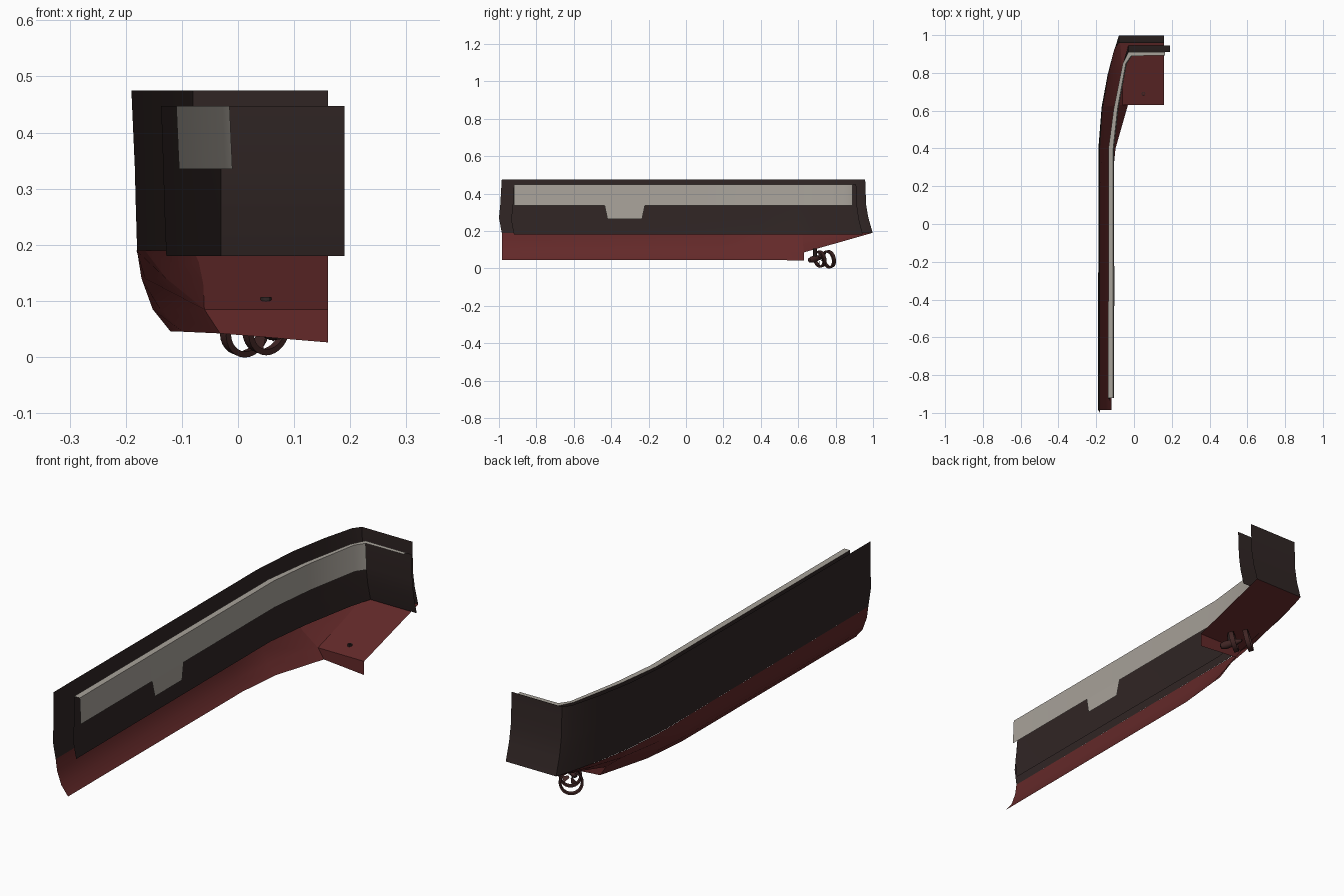
import bpy, bmesh, math
from mathutils import Vector

if "Cube" in bpy.data.objects:
    bpy.data.objects.remove(bpy.data.objects["Cube"])


def material(name, rgb):
    m = bpy.data.materials.new(name)
    m.diffuse_color = (*rgb, 1)
    m.use_nodes = True
    m.node_tree.nodes["Principled BSDF"].inputs["Base Color"].default_value = m.diffuse_color
    return m


DARK = material("dark hull paint", (0.030, 0.019, 0.018))
RED = material("red bottom paint", (0.125, 0.022, 0.022))
LIGHT = material("light grey lining", (0.39, 0.36, 0.32))
MAROON = material("dark maroon metal", (0.05, 0.018, 0.017))


def finish(name, bm, mat):
    bmesh.ops.remove_doubles(bm, verts=bm.verts, dist=0.0005)
    bmesh.ops.recalc_face_normals(bm, faces=bm.faces)
    me = bpy.data.meshes.new(name)
    bm.to_mesh(me)
    bm.free()
    me.materials.append(mat)
    me.polygons.foreach_set("use_smooth", [True] * len(me.polygons))
    me.set_sharp_from_angle(angle=math.radians(30))
    ob = bpy.data.objects.new(name, me)
    bpy.context.collection.objects.link(ob)
    return ob


def sheet(name, rows, mat):
    """Open sheet through rows of equally many points."""
    bm = bmesh.new()
    vs = [[bm.verts.new(p) for p in r] for r in rows]
    for a, b in zip(vs, vs[1:]):
        for i in range(len(a) - 1):
            bm.faces.new((a[i], a[i + 1], b[i + 1], b[i]))
    return finish(name, bm, mat)


def wall_rows(plan, levels, end_x):
    """levels: (z, x shift, front end shift, stern end shift)."""
    rows = []
    for z, dx, front, stern in levels:
        row = []
        for i, (x, y) in enumerate(plan):
            k = 1 - i / (len(plan) - 1)
            dy = front if i == 0 else stern if i == len(plan) - 1 else 0
            row.append((x + dx * k, y + dy, z))
        row.append((end_x, plan[-1][1] + stern, z))
        rows.append(row)
    return rows


# outer dark topsides with transom
plan = [(-.183, -.985), (-.183, .40), (-.167, .62), (-.137, .79),
        (-.103, .925), (-.08, .958)]
levels = [(.475, -.007, 0, 0), (.34, -.001, -.008, .005),
          (.27, .001, -.015, .017), (.19, .004, 0, .04)]
sheet("outer_topsides", wall_rows(plan, levels, .16), DARK)

# red bilge below the knuckle, sweeping up to the stern
bilge = [
    [(-.179, -.985, .19), (-.172, -.985, .14), (-.152, -.985, .085), (-.12, -.985, .045)],
    [(-.180, .20, .19), (-.172, .20, .14), (-.152, .20, .085), (-.118, .20, .045)],
    [(-.181, .40, .19), (-.165, .40, .14), (-.138, .40, .085), (-.098, .40, .045)],
    [(-.166, .62, .19), (-.128, .625, .14), (-.06, .63, .085), (-.032, .63, .042)],
]
sheet("bilge", bilge, RED)


def counter_z(y):
    return .085 + .105 * (y - .63) / .368


# stern quarter strip between knuckle and counter
sheet("stern_quarter", [
    [(-.166, .62, .19), (-.128, .625, .14), (-.06, .63, .085)],
    [(-.136, .79, .19), (-.108, .79, .16), (-.062, .79, counter_z(.79))],
    [(-.102, .925, .19), (-.09, .925, .18), (-.07, .925, counter_z(.925))],
    [(-.08, .998, .19)] * 2 + [(-.079, .998, .19)]], RED)

# rising counter plate and its front lip
sheet("counter_plate", [[(x, y, counter_z(y)), (.16, y, counter_z(y))]
                        for x, y in ((-.06, .63), (-.062, .79), (-.07, .925), (-.08, .998))], RED)
sheet("counter_lip", [[(-.06, .63, .085), (.16, .63, .085)],
                      [(-.032, .63, .042), (.16, .63, .026)]], RED)

# inner dark bulwark
inner = [(-.130, -.92), (-.130, .40), (-.104, .61), (-.058, .85), (-.03, .91)]
sheet("inner_bulwark", wall_rows(inner, [
    (.447, -.007, 0, 0), (.33, -.003, -.007, .005),
    (.26, -.001, -.015, .015), (.18, .003, 0, .035)], .19), DARK)

# light lining on the inner face
lining = [(-.107, -.92), (-.107, .40), (-.084, .61), (-.040, .85), (-.012, .89)]
sheet("lining_band", [[(x + d, y, z) for x, y in lining]
                      for z, d in ((.447, -.003), (.335, .002))], LIGHT)
sheet("lining_tab", [[(-.105, -.435, .335), (-.105, -.22, .335)],
                     [(-.102, -.42, .265), (-.102, -.235, .265)]], LIGHT)

# light cap along the bulwark top
sheet("bulwark_cap", [
    [(x - .007 * (1 - i / 4), y, .447) for i, (x, y) in enumerate(inner)] + [(.165, .91, .447)],
    [(x - .003, y, .447) for x, y in lining] + [(.165, .892, .447)]], LIGHT)


def lathe(name, origin, axis, profile, n, mat, closed=False):
    """Revolve (distance along axis, radius) points about an axis."""
    q = Vector(axis).to_track_quat('Z', 'Y')
    pts = profile + profile[:1] if closed else profile
    rows = []
    for d, r in pts:
        rows.append([Vector(origin) + q @ Vector((r * math.cos(2 * math.pi * i / n),
                     r * math.sin(2 * math.pi * i / n), d)) for i in range(n + 1)])
    return sheet(name, rows, mat)


# thruster: two nozzle rings, pod, strut and blades
axis = Vector((-.035, .045, .012)).normalized()
for name, c, r in (("nozzle_ring_front", (.05, .715, .050), .046),
                   ("nozzle_ring_back", (.012, .764, .049), .049)):
    lathe(name, c, axis, [(-.010, r), (.010, r - .001), (.010, r - .007), (-.010, r - .011)],
          28, MAROON, True)
pod = Vector((.062, .675, .047))
lathe("thruster_pod", pod, axis,
      [(-.025, .0005), (-.02, .012), (0, .018), (.04, .014), (.07, .006), (.075, .0005)], 14, MAROON)
lathe("thruster_strut", (.05, .69, .045), (0, 0, 1),
      [(0, .010), (.062, .010), (.062, .006), (.05, .006)], 12, DARK)

q = axis.to_track_quat('Z', 'Y')
bm = bmesh.new()
hub = Vector((.048, .715, .050))
for k in range(4):
    a = k * math.pi / 2 + .4
    u = Vector((math.cos(a), math.sin(a), 0))
    w = Vector((-math.sin(a), math.cos(a), 0))
    pts = [u * .008 - w * .004, u * .034 - w * .012, u * .034 + w * .012, u * .008 + w * .004]
    bm.faces.new([bm.verts.new(hub + q @ (p + Vector((0, 0, s * .005))))
                  for p, s in zip(pts, (-1, -1, 1, 1))])
finish("propeller_blades", bm, MAROON)
